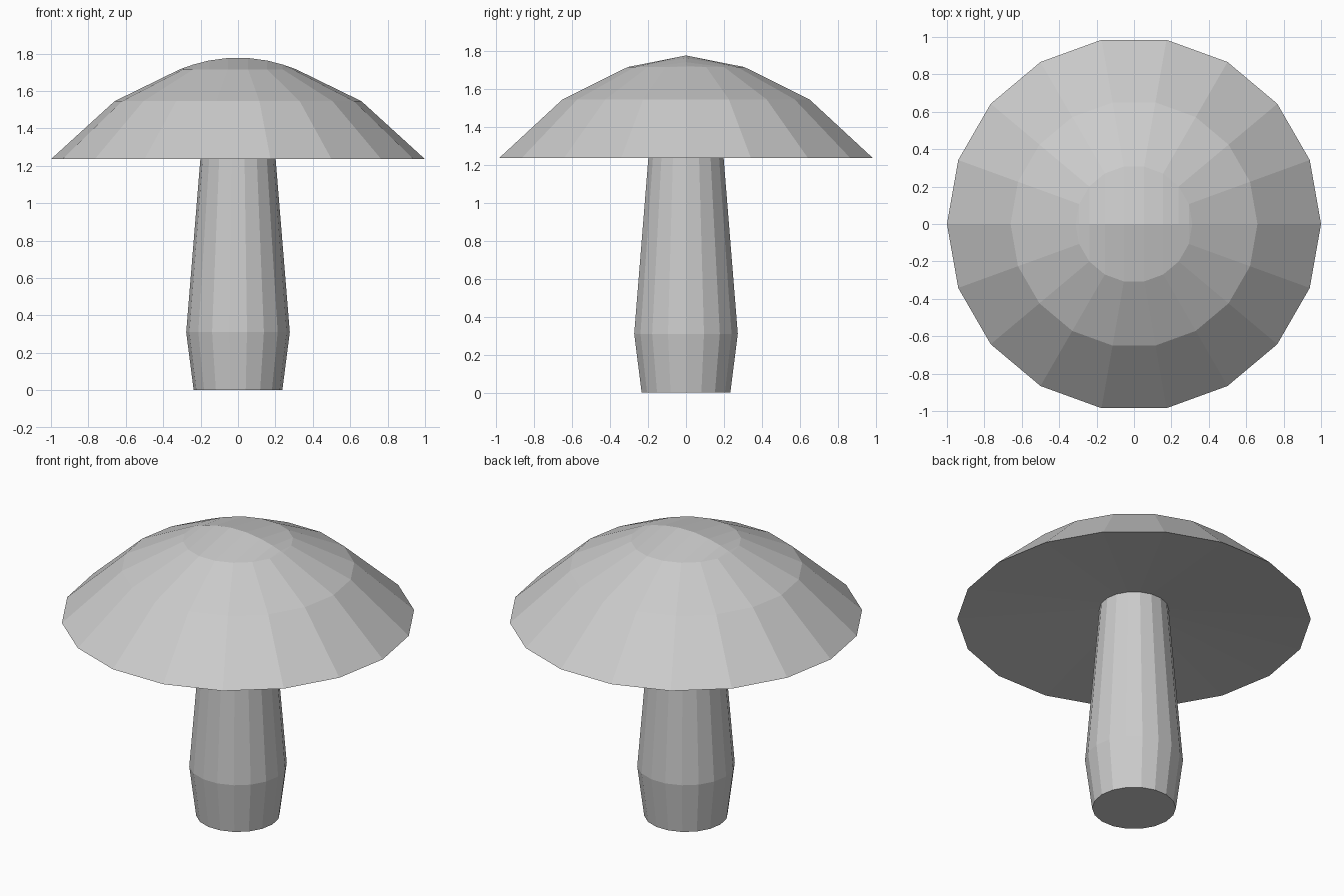
import bpy, bmesh
from math import cos, sin, pi

if "Cube" in bpy.data.objects:
    bpy.data.objects.remove(bpy.data.objects["Cube"])

SIDES = 18


def ring(bm, r, z):
    return [bm.verts.new((r * cos(2 * pi * i / SIDES), r * sin(2 * pi * i / SIDES), z))
            for i in range(SIDES)]


def lathe(bm, profile):
    """Join faceted rings along the profile; returns the first and last ring."""
    rings = [ring(bm, r, z) for r, z in profile]
    for a, b in zip(rings, rings[1:]):
        for i in range(SIDES):
            j = (i + 1) % SIDES
            bm.faces.new((a[i], a[j], b[j], b[i]))
    return rings[0], rings[-1]


# one closed skin: stem, hollowed underside, cap
bm = bmesh.new()
base, top = lathe(bm, [(0.237, 0), (0.277, 0.31), (0.196, 1.3),
                       (1.0, 1.235), (0.66, 1.545), (0.312, 1.715)])
bm.faces.new(base[::-1])

# crown: soft ridge along x
half = SIDES // 2
ridge = [top[0]]
for i in range(1, half):
    a = pi * i / half
    ridge.append(bm.verts.new((0.312 * cos(a), 0, 1.715 + 0.063 * sin(a) ** 2)))
ridge.append(top[half])
for side in (1, -1):
    for i in range(half):
        loop = [top[side * i], top[side * (i + 1)], ridge[i + 1], ridge[i]]
        bm.faces.new(list(dict.fromkeys(loop)))

bmesh.ops.recalc_face_normals(bm, faces=bm.faces)
mesh = bpy.data.meshes.new("mushroom")
bm.to_mesh(mesh)
bm.free()
bpy.context.collection.objects.link(bpy.data.objects.new("mushroom", mesh))
